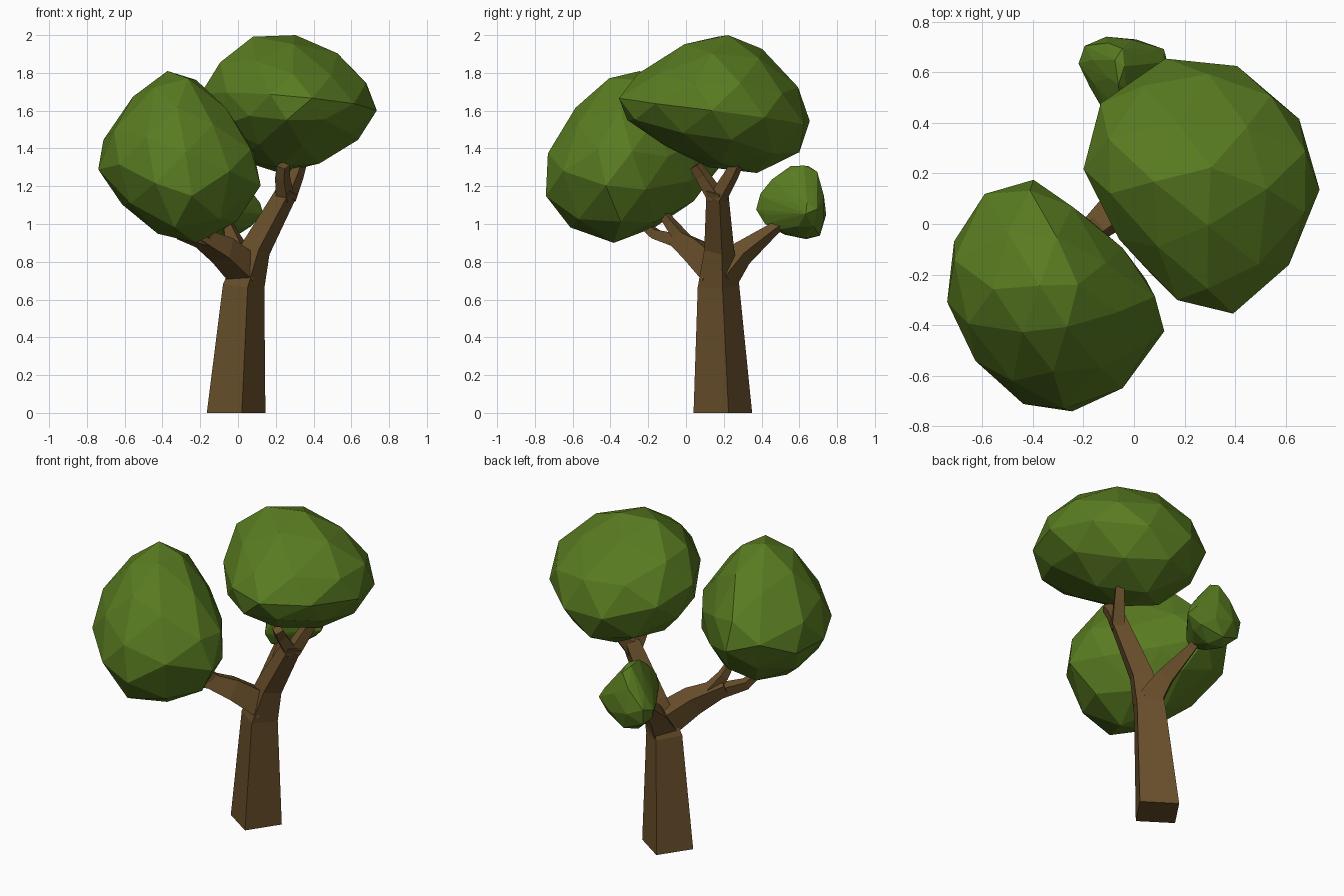
import bpy, bmesh, math
from mathutils import Vector, Euler

if "Cube" in bpy.data.objects:
    bpy.data.objects.remove(bpy.data.objects["Cube"])


def material(name, rgb):
    m = bpy.data.materials.new(name)
    m.diffuse_color = (*rgb, 1)
    m.use_nodes = True
    m.node_tree.nodes["Principled BSDF"].inputs["Base Color"].default_value = m.diffuse_color
    return m


bark = material("bark", (0.14, 0.078, 0.024))
leaf = material("leaf", (0.10, 0.20, 0.015))


def finish(name, bm, mat):
    bmesh.ops.recalc_face_normals(bm, faces=bm.faces)
    me = bpy.data.meshes.new(name)
    bm.to_mesh(me)
    bm.free()
    me.materials.append(mat)
    ob = bpy.data.objects.new(name, me)
    bpy.context.collection.objects.link(ob)
    return ob


def limb(name, path):
    """Four-sided tapering tube through (x, y, z, radius) stations."""
    bm = bmesh.new()
    pts = [Vector(p[:3]) for p in path]
    rings = []
    for i, p in enumerate(pts):
        t = pts[min(i + 1, len(pts) - 1)] - pts[max(i - 1, 0)]
        up = Vector((0, 0, 1))
        q = up.rotation_difference(up if p.z == 0 else t)
        ring = []
        for k in range(4):
            a = math.radians(-79 + 90 * k)
            ring.append(bm.verts.new(p + q @ Vector((math.cos(a), math.sin(a), 0)) * path[i][3]))
        rings.append(ring)
    for a, b in zip(rings, rings[1:]):
        for k in range(4):
            bm.faces.new((a[k], a[(k + 1) % 4], b[(k + 1) % 4], b[k]))
    bm.faces.new(rings[0])
    bm.faces.new(rings[-1])
    return finish(name, bm, bark)


AXES = [Vector(v) for v in ((1, 1, 0), (1, -1, 0), (1, 0, 1), (1, 0, -1), (0, 1, 1), (0, 1, -1),
                            (1, 0, 0), (0, 1, 0), (0, 0, 1))]


def crown(name, detail, turn, limits):
    """Icosphere sculpted until its extent along each axis matches the (min, max) limits."""
    bm = bmesh.new()
    bmesh.ops.create_icosphere(bm, subdivisions=detail, radius=1)
    c = Vector([(lo + hi) / 2 for lo, hi in limits[6:]])
    half = Vector([(hi - lo) / 2 for lo, hi in limits[6:]])
    rot = Euler(turn).to_matrix()
    for v in bm.verts:
        v.co = c + (rot @ v.co) * half
    for _ in range(30):
        for axis, (lo, hi) in zip(AXES, limits):
            for n, h in ((axis, hi), (-axis, -lo)):
                size = n.length
                n, h = n / size, h / size
                reach = max((v.co - c).dot(n) for v in bm.verts)
                push = (h - c.dot(n) - reach) * 0.6
                for v in bm.verts:
                    w = max(0, (v.co - c).dot(n) / reach) ** 2
                    v.co += n * push * w
    # keep the outline convex
    hull = bmesh.new()
    for v in bm.verts:
        hull.verts.new(v.co)
    bm.free()
    r = bmesh.ops.convex_hull(hull, input=hull.verts)
    bmesh.ops.delete(hull, geom=list({g for g in r["geom_interior"] + r["geom_unused"]
                                      if isinstance(g, bmesh.types.BMVert)}), context='VERTS')
    return finish(name, hull, leaf)


# trunk and branches
limb("trunk", [(-0.01, 0.195, 0, 0.158), (0.03, 0.172, 0.67, 0.112),
               (0.095, 0.175, 0.87, 0.08), (0.265, 0.165, 1.18, 0.058)])
limb("upper_front_twig", [(0.25, 0.16, 1.14, 0.05), (0.235, 0.09, 1.25, 0.04), (0.24, 0.05, 1.31, 0.035)])
limb("upper_back_twig", [(0.26, 0.17, 1.14, 0.05), (0.31, 0.24, 1.26, 0.04), (0.33, 0.27, 1.32, 0.035)])
limb("front_branch", [(0.04, 0.17, 0.75, 0.105), (-0.08, 0.05, 0.86, 0.085),
                      (-0.22, -0.07, 0.94, 0.05)])
limb("front_outer_twig", [(-0.18, -0.04, 0.91, 0.05), (-0.3, -0.16, 0.945, 0.035), (-0.34, -0.23, 1.0, 0.025)])
limb("front_inner_twig", [(-0.14, 0.0, 0.9, 0.05), (-0.2, -0.08, 1.0, 0.035), (-0.22, -0.13, 1.07, 0.025)])
limb("back_branch", [(0.04, 0.19, 0.72, 0.095), (0.01, 0.29, 0.84, 0.068),
                     (-0.04, 0.46, 0.97, 0.035), (-0.05, 0.53, 1.02, 0.025)])

# leaf crowns, limits listed in AXES order
crown("right_crown", 2, (0.0, 0.2, 0.9),
      [(-0.13, 1.07), (-0.61, 0.775), (1.34, 2.43), (-1.95, -0.81), (1.24, 2.33), (-2.05, -0.78),
       (-0.2, 0.735), (-0.355, 0.655), (1.27, 2.0)])
crown("left_crown", 2, (0.1, 0.4, 0.7),
      [(-1.17, -0.14), (-0.71, 0.605), (0.49, 1.55), (-2.23, -1.02), (0.37, 1.62), (-2.2, -1.08),
       (-0.74, 0.12), (-0.742, 0.175), (0.9, 1.81)])
crown("back_crown", 2, (0.4, 0.2, 0.5),
      [(0.3, 0.81), (-0.9, -0.45), (0.8, 1.27), (-1.38, -0.92), (1.42, 1.97), (-0.78, -0.23),
       (-0.22, 0.135), (0.37, 0.742), (0.92, 1.31)])
